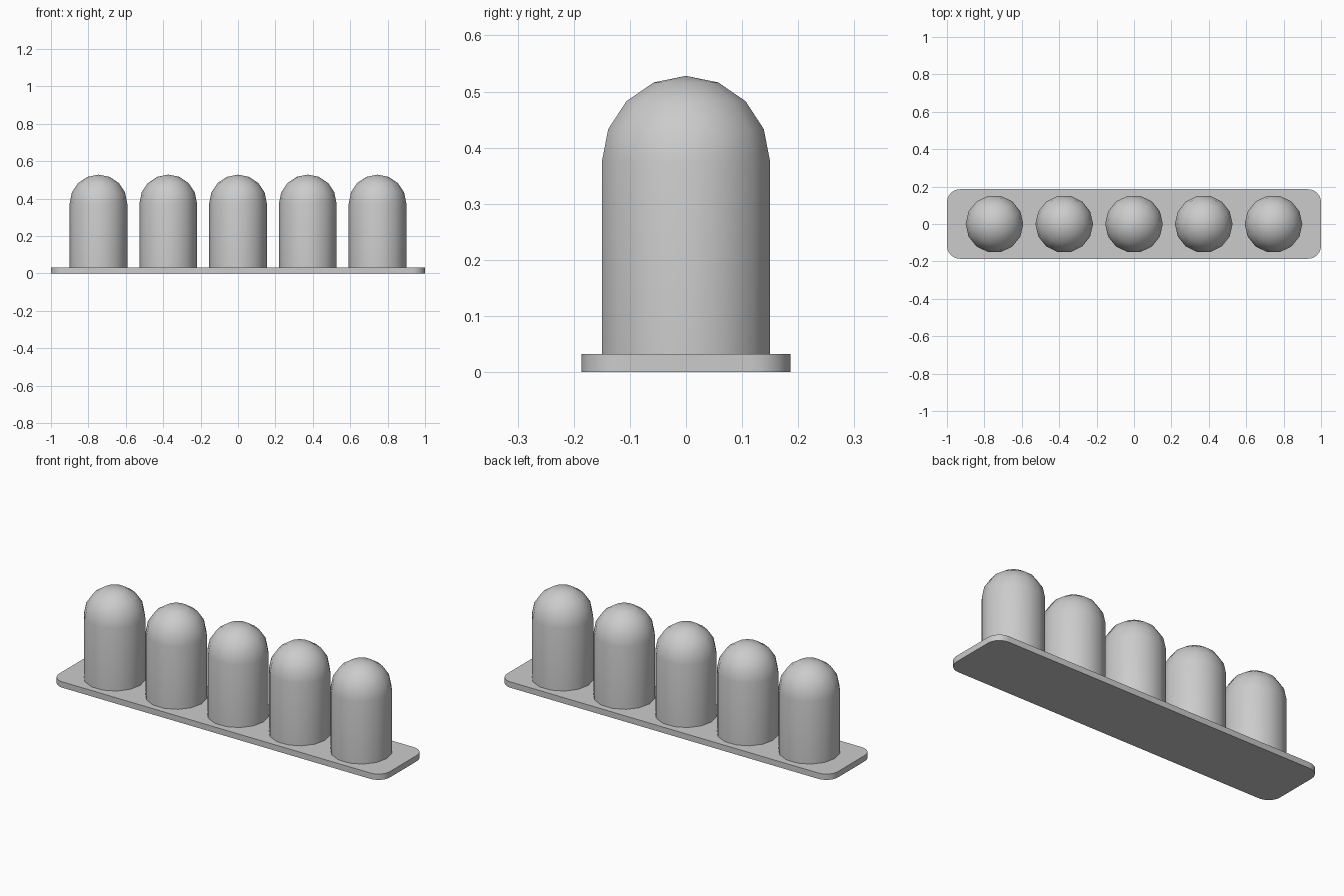
import bpy, bmesh, math
from mathutils import Matrix

cube = bpy.data.objects.get("Cube")
if cube:
    bpy.data.objects.remove(cube, do_unlink=True)

grey = bpy.data.materials.new("plain grey")
grey.use_nodes = True
colour = (0.6, 0.6, 0.6, 1)
grey.diffuse_color = colour
grey.node_tree.nodes["Principled BSDF"].inputs["Base Color"].default_value = colour

BASE_TOP = 0.032
RADIUS = 0.154
SHOULDER = 0.374
SPACING = 0.373


def add_object(name, bm):
    bmesh.ops.recalc_face_normals(bm, faces=bm.faces)
    mesh = bpy.data.meshes.new(name)
    bm.to_mesh(mesh)
    bm.free()
    mesh.materials.append(grey)
    obj = bpy.data.objects.new(name, mesh)
    bpy.context.collection.objects.link(obj)
    bpy.ops.object.select_all(action="DESELECT")
    obj.select_set(True)
    bpy.context.view_layer.objects.active = obj
    bpy.ops.object.shade_smooth_by_angle(angle=math.radians(35))
    return obj


# Base plate with rounded corners
bm = bmesh.new()
bmesh.ops.create_cube(bm, size=1)
bmesh.ops.scale(bm, vec=(2, 0.372, BASE_TOP), verts=bm.verts)
bmesh.ops.translate(bm, vec=(0, 0, BASE_TOP / 2), verts=bm.verts)
upright = [e for e in bm.edges if abs(e.verts[0].co.z - e.verts[1].co.z) > 0.01]
bmesh.ops.bevel(bm, geom=upright, offset=0.07, segments=6, profile=0.5, affect="EDGES")
add_object("base_plate", bm)


# Domed posts: straight wall, then a quarter circle in four steps, spun round
def domed_post(name, x):
    bm = bmesh.new()
    points = [(RADIUS, BASE_TOP)]
    for i in range(5):
        a = math.radians(22.5 * i)
        points.append((RADIUS * math.cos(a), SHOULDER + RADIUS * math.sin(a)))
    verts = [bm.verts.new((r, 0, z)) for r, z in points]
    edges = [bm.edges.new(pair) for pair in zip(verts, verts[1:])]
    bmesh.ops.spin(bm, geom=verts + edges, cent=(0, 0, 0), axis=(0, 0, 1),
                   angle=math.tau, steps=14, use_merge=True)
    bmesh.ops.remove_doubles(bm, verts=bm.verts, dist=0.0005)
    bmesh.ops.transform(bm, matrix=Matrix.Translation((x, 0, 0)), verts=bm.verts)
    add_object(name, bm)


for i in range(5):
    domed_post(f"domed_post_{i + 1}", (i - 2) * SPACING)
